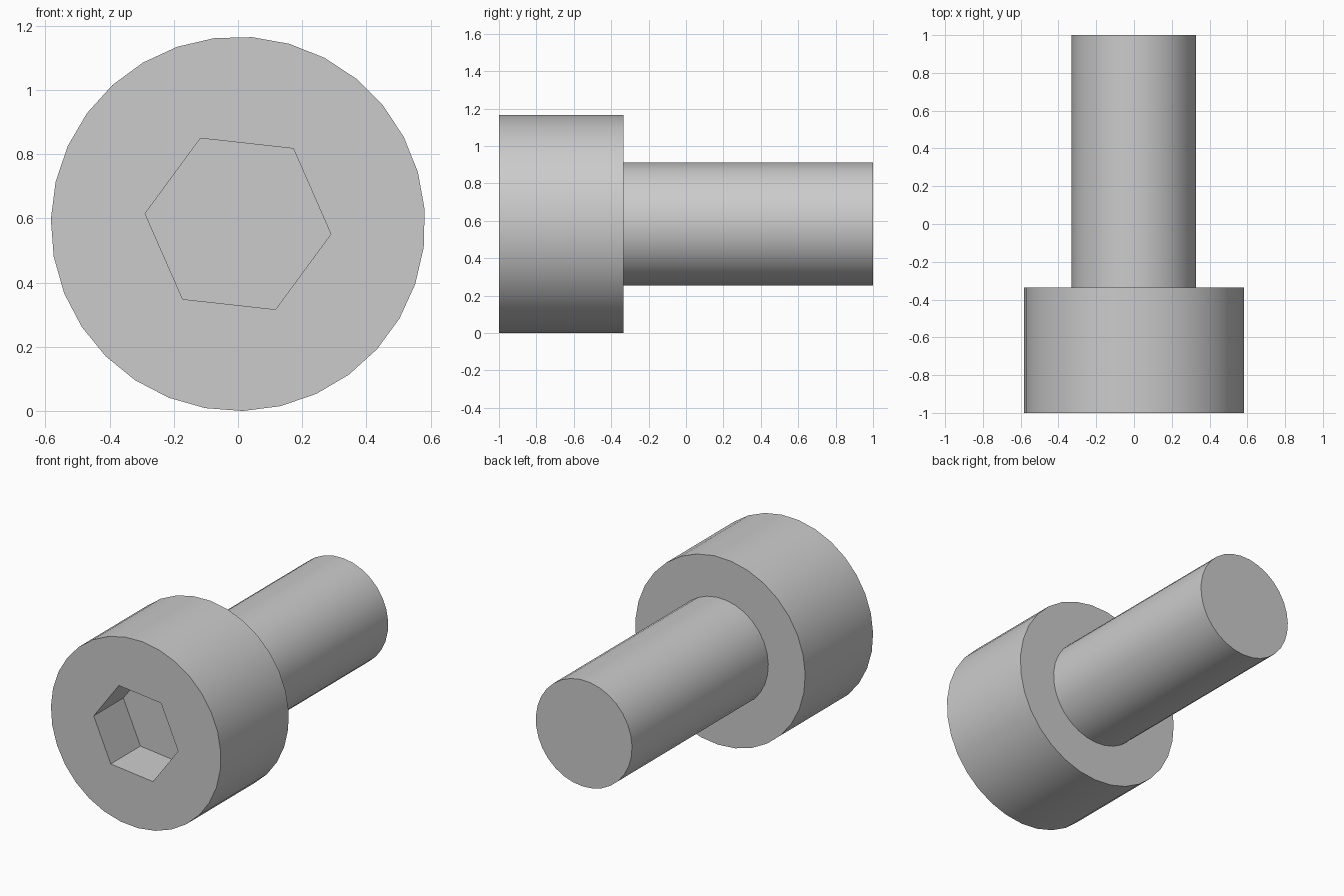
import bpy
import bmesh
from math import cos, sin, radians, tau

if "Cube" in bpy.data.objects:
    bpy.data.objects.remove(bpy.data.objects["Cube"], do_unlink=True)

AXIS_Z = 0.583       # height of the screw's axis
HEAD_FRONT, HEAD_BACK, TIP = -1.0, -0.335, 1.0
SOCKET_DEPTH = 0.29

steel = bpy.data.materials.new("steel_grey")
steel.use_nodes = True
steel.diffuse_color = (0.6, 0.6, 0.6, 1)
steel.node_tree.nodes["Principled BSDF"].inputs["Base Color"].default_value = (0.6, 0.6, 0.6, 1)


def prism(name, sides, radius, y0, y1, phase):
    """Regular prism lying along the y axis."""
    bm = bmesh.new()
    angles = [radians(phase) + tau * i / sides for i in range(sides)]
    ring = [bm.verts.new((radius * cos(a), y0, AXIS_Z + radius * sin(a))) for a in angles]
    cap = bm.faces.new(ring)
    grown = bmesh.ops.extrude_face_region(bm, geom=[cap], use_keep_orig=True)
    moved = [v for v in grown["geom"] if isinstance(v, bmesh.types.BMVert)]
    bmesh.ops.translate(bm, verts=moved, vec=(0, y1 - y0, 0))
    bmesh.ops.recalc_face_normals(bm, faces=bm.faces)
    mesh = bpy.data.meshes.new(name)
    bm.to_mesh(mesh)
    bm.free()
    mesh.materials.append(steel)
    obj = bpy.data.objects.new(name, mesh)
    bpy.context.collection.objects.link(obj)
    return obj


def activate(obj):
    bpy.ops.object.select_all(action='DESELECT')
    obj.select_set(True)
    bpy.context.view_layer.objects.active = obj


# Round head and shank
head = prism("screw_head", 31, 0.583, HEAD_FRONT, HEAD_BACK, 4.4)
shank = prism("screw_shank", 31, 0.33, HEAD_BACK - 0.02, TIP, 4.4)

# Hexagonal drive socket cut into the head
cutter = prism("socket_cutter", 6, 0.291, HEAD_FRONT - 0.1, HEAD_FRONT + SOCKET_DEPTH, -6.3)
cutter.hide_render = True
cut = head.modifiers.new("socket", 'BOOLEAN')
cut.operation = 'DIFFERENCE'
cut.solver = 'EXACT'
cut.object = cutter
activate(head)
bpy.ops.object.modifier_apply(modifier=cut.name)
bpy.data.objects.remove(cutter, do_unlink=True)

# Smooth barrels with crisp rims and socket edges
for part in (head, shank):
    activate(part)
    bpy.ops.object.shade_smooth_by_angle(angle=radians(30))
